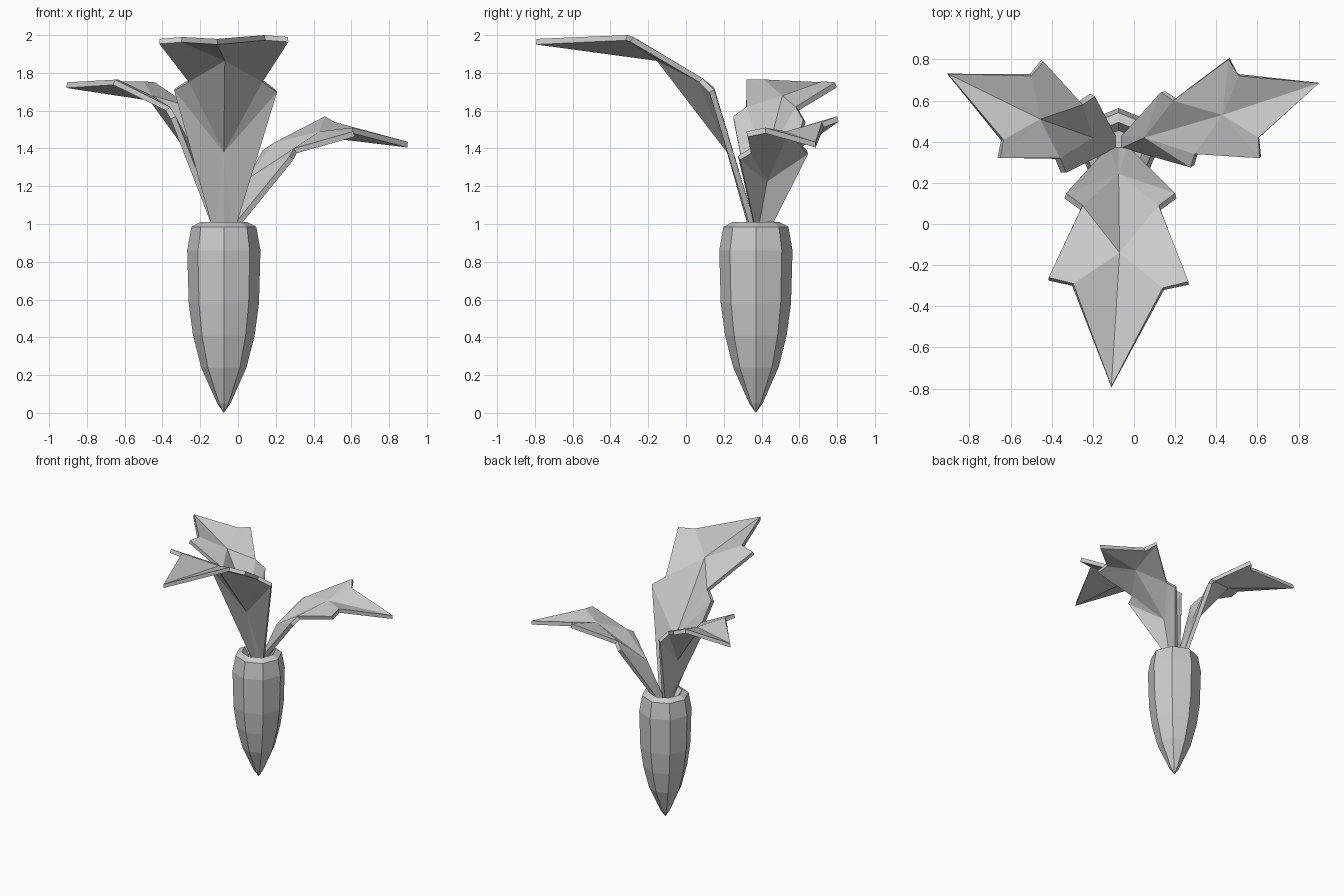
import bpy, bmesh, math

def make_object(name, bm):
    me = bpy.data.meshes.new(name)
    bm.to_mesh(me)
    bm.free()
    ob = bpy.data.objects.new(name, me)
    bpy.context.collection.objects.link(ob)
    return ob

# Root: eight-sided turned profile with a recessed crown
CX, CY, SIDES = -0.075, 0.37, 8
profile = [(0.035, 0.06 - 0.01), (0.12, 0.24), (0.163, 0.41), (0.186, 0.58),
           (0.194, 0.86), (0.172, 0.985), (0.125, 1.01), (0.085, 0.95)]
bm = bmesh.new()
rings = []
for r, z in profile:
    rings.append([bm.verts.new((CX + r * math.cos(2 * math.pi * i / SIDES),
                                CY + r * math.sin(2 * math.pi * i / SIDES), z))
                  for i in range(SIDES)])
tip = bm.verts.new((CX, CY, 0.0))
for i in range(SIDES):
    j = (i + 1) % SIDES
    bm.faces.new((tip, rings[0][j], rings[0][i]))
    for a, b in zip(rings, rings[1:]):
        bm.faces.new((a[i], a[j], b[j], b[i]))
bm.faces.new(rings[-1])
bmesh.ops.recalc_face_normals(bm, faces=bm.faces)
make_object("root", bm)

# Leaves: midrib of four points; each side is base, shoulder, notch, lobe, notch
def leaf(name, mid, right, left):
    bm = bmesh.new()
    m = [bm.verts.new(p) for p in mid]
    for side, flip in ((right, False), (left, True)):
        b, s, n, l, k = [bm.verts.new(p) for p in side]
        for f in ((m[0], b, m[1]), (b, s, m[1]), (m[1], s, n), (m[1], n, m[2]),
                  (m[2], n, l), (m[2], l, k), (m[2], k, m[3])):
            bm.faces.new(f[::-1] if flip else f)
    bm.normal_update()
    # upper surface must face up so the thickness grows downward
    if sum(f.normal.z for f in bm.faces) < 0:
        bmesh.ops.reverse_faces(bm, faces=bm.faces)
    ob = make_object(name, bm)
    mod = ob.modifiers.new("thickness", "SOLIDIFY")
    mod.thickness = 0.03
    mod.offset = -1

leaf("front_leaf",
     [(-0.075, 0.37, 0.95), (-0.075, 0.245, 1.39), (-0.07, -0.14, 1.89), (-0.11, -0.79, 1.98)],
     [(-0.03, 0.38, 0.95), (0.20, 0.15, 1.71), (0.12, 0.09, 1.77),
      (0.265, -0.28, 1.99), (0.14, -0.31, 2.0)],
     [(-0.12, 0.38, 0.95), (-0.33, 0.15, 1.72), (-0.25, 0.09, 1.77),
      (-0.415, -0.26, 1.98), (-0.295, -0.29, 1.99)])

leaf("right_leaf",
     [(-0.06, 0.40, 0.95), (0.05, 0.42, 1.24), (0.43, 0.53, 1.49), (0.90, 0.685, 1.435)],
     [(-0.06, 0.37, 0.95), (0.275, 0.275, 1.36), (0.295, 0.34, 1.40),
      (0.61, 0.32, 1.49), (0.605, 0.42, 1.51)],
     [(-0.06, 0.43, 0.95), (0.13, 0.64, 1.39), (0.19, 0.60, 1.43),
      (0.46, 0.80, 1.57), (0.51, 0.72, 1.54)])

leaf("left_leaf",
     [(-0.09, 0.40, 0.95), (-0.20, 0.42, 1.33), (-0.455, 0.51, 1.68), (-0.905, 0.73, 1.75)],
     [(-0.09, 0.43, 0.95), (-0.19, 0.62, 1.55), (-0.25, 0.58, 1.62),
      (-0.44, 0.79, 1.75), (-0.50, 0.72, 1.755)],
     [(-0.09, 0.37, 0.95), (-0.33, 0.25, 1.57), (-0.36, 0.32, 1.62),
      (-0.65, 0.32, 1.765), (-0.635, 0.41, 1.765)])
